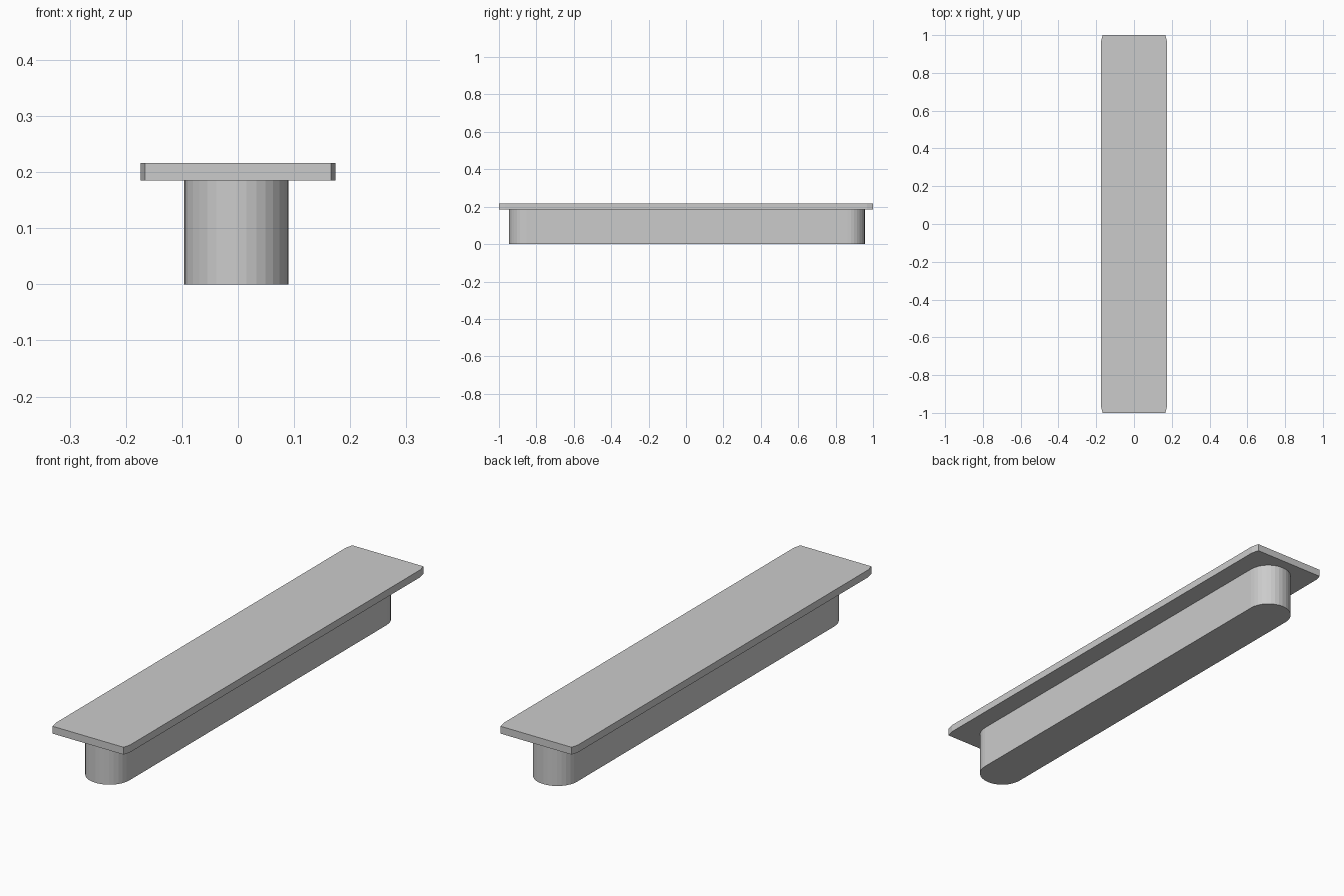
import bpy, bmesh, math

if "Cube" in bpy.data.objects:
    bpy.data.objects.remove(bpy.data.objects["Cube"])


def prism(name, outline, z0, z1):
    """Extrude a closed xy outline from z0 to z1."""
    bm = bmesh.new()
    base = bm.faces.new([bm.verts.new((x, y, z0)) for x, y in outline])
    top = bmesh.ops.extrude_face_region(bm, geom=[base])["geom"]
    for v in top:
        if isinstance(v, bmesh.types.BMVert):
            v.co.z = z1
    # keep a bottom cap so the solid is closed
    if not base.is_valid:
        bm.faces.new([v for v in bm.verts if abs(v.co.z - z0) < 1e-6])
    bmesh.ops.recalc_face_normals(bm, faces=bm.faces[:])
    mesh = bpy.data.meshes.new(name)
    bm.to_mesh(mesh)
    bm.free()
    obj = bpy.data.objects.new(name, mesh)
    bpy.context.collection.objects.link(obj)
    return obj


# Body: long slot shape with half-round ends
cx, cy, r, half, steps = -0.003, 0.005, 0.093, 0.951, 16
slot = []
for start, side in ((0, 1), (math.pi, -1)):
    for i in range(steps + 1):
        a = start + math.pi * i / steps
        slot.append((cx + r * math.cos(a), cy + side * (half - r) + r * math.sin(a)))
prism("body", slot, 0.0, 0.185)

# Top plate: thin slab with clipped corners
w, l, dx, dy = 0.174, 1.0, 0.008, 0.032
plate = [(w, l - dy), (w - dx, l), (-w + dx, l), (-w, l - dy),
         (-w, -l + dy), (-w + dx, -l), (w - dx, -l), (w, -l + dy)]
prism("top_plate", plate, 0.185, 0.216)
